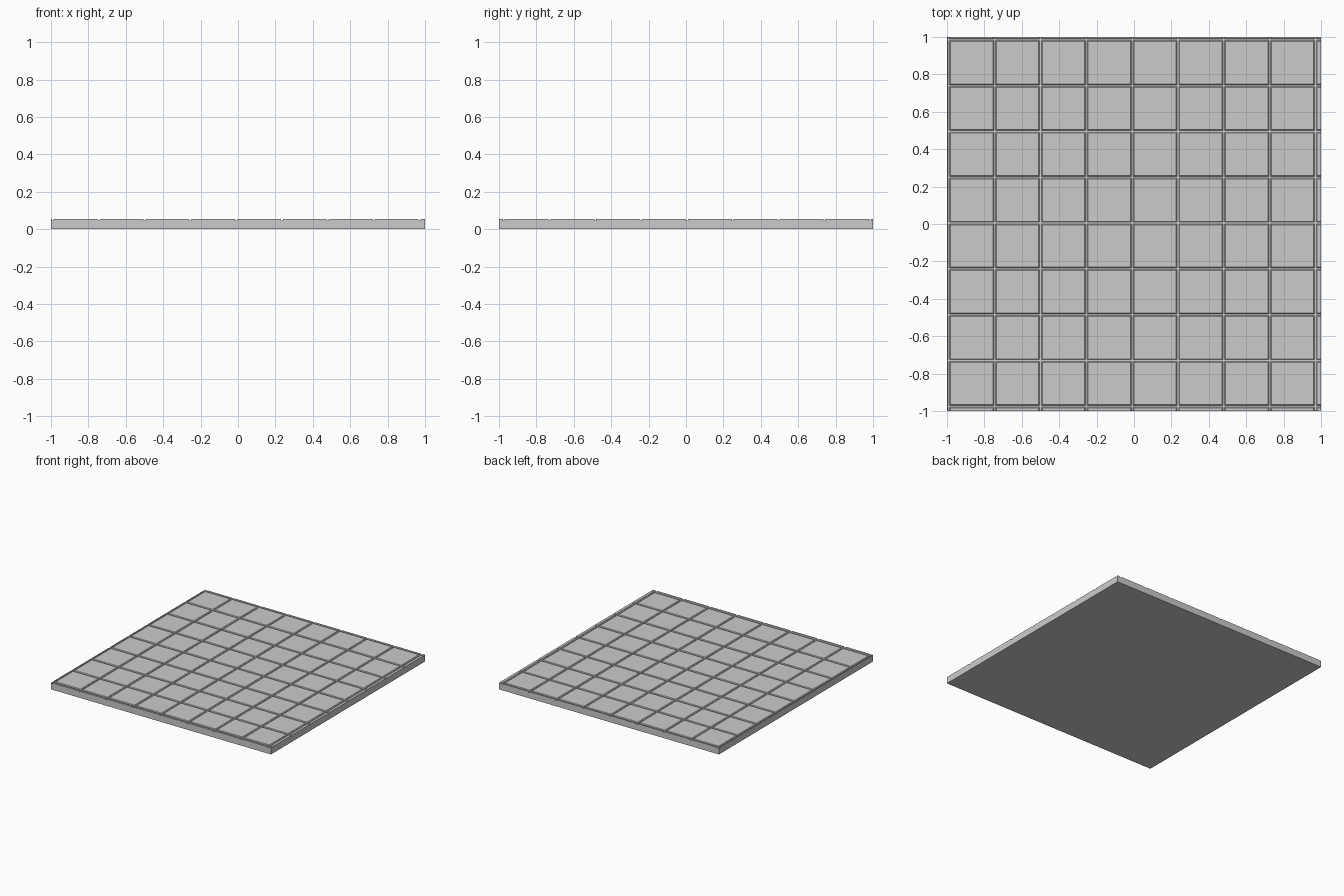
import bpy, bmesh

if "Cube" in bpy.data.objects:
    bpy.data.objects.remove(bpy.data.objects["Cube"])

N, PITCH, GAP = 8, 0.245, 0.009
TOP, BED, BEVEL = 0.055, 0.048, 0.005
X0, Y0 = -0.99, -0.975      # first groove centre lines


def box(bm, lo, hi):
    verts = bmesh.ops.create_cube(bm, size=1)["verts"]
    for v in verts:
        for i in range(3):
            v.co[i] = hi[i] if v.co[i] > 0 else lo[i]
    return verts


def finish(bm, name):
    mesh = bpy.data.meshes.new(name)
    bm.to_mesh(mesh)
    bm.free()
    obj = bpy.data.objects.new(name, mesh)
    bpy.context.collection.objects.link(obj)
    return obj


def spans(start):
    # tile extents between grooves, with cut border strips at both ends
    lines = [start + i * PITCH for i in range(N + 1)]
    edges = [-1 - GAP / 2] + lines + [1 + GAP / 2]
    return [(a + GAP / 2, b - GAP / 2) for a, b in zip(edges, edges[1:])]


# mortar bed
bm = bmesh.new()
box(bm, (-1, -1, 0), (1, 1, BED))
finish(bm, "floor_base")

# tiles with chamfered top edges
bm = bmesh.new()
for xa, xb in spans(X0):
    for ya, yb in spans(Y0):
        bev = min(BEVEL, (xb - xa) / 3, (yb - ya) / 3)
        verts = box(bm, (xa, ya, BED), (xb, yb, TOP))
        edges = {e for v in verts for e in v.link_edges
                 if all(w.co.z > BED + 0.001 for w in e.verts)
                 # outer slab edges stay square
                 and not any(all(abs(abs(w.co[i]) - 1) < 1e-4 for w in e.verts)
                             for i in (0, 1))}
        bmesh.ops.bevel(bm, geom=list(edges), offset=bev, segments=1,
                        affect='EDGES', profile=0.5)
finish(bm, "floor_tiles")
